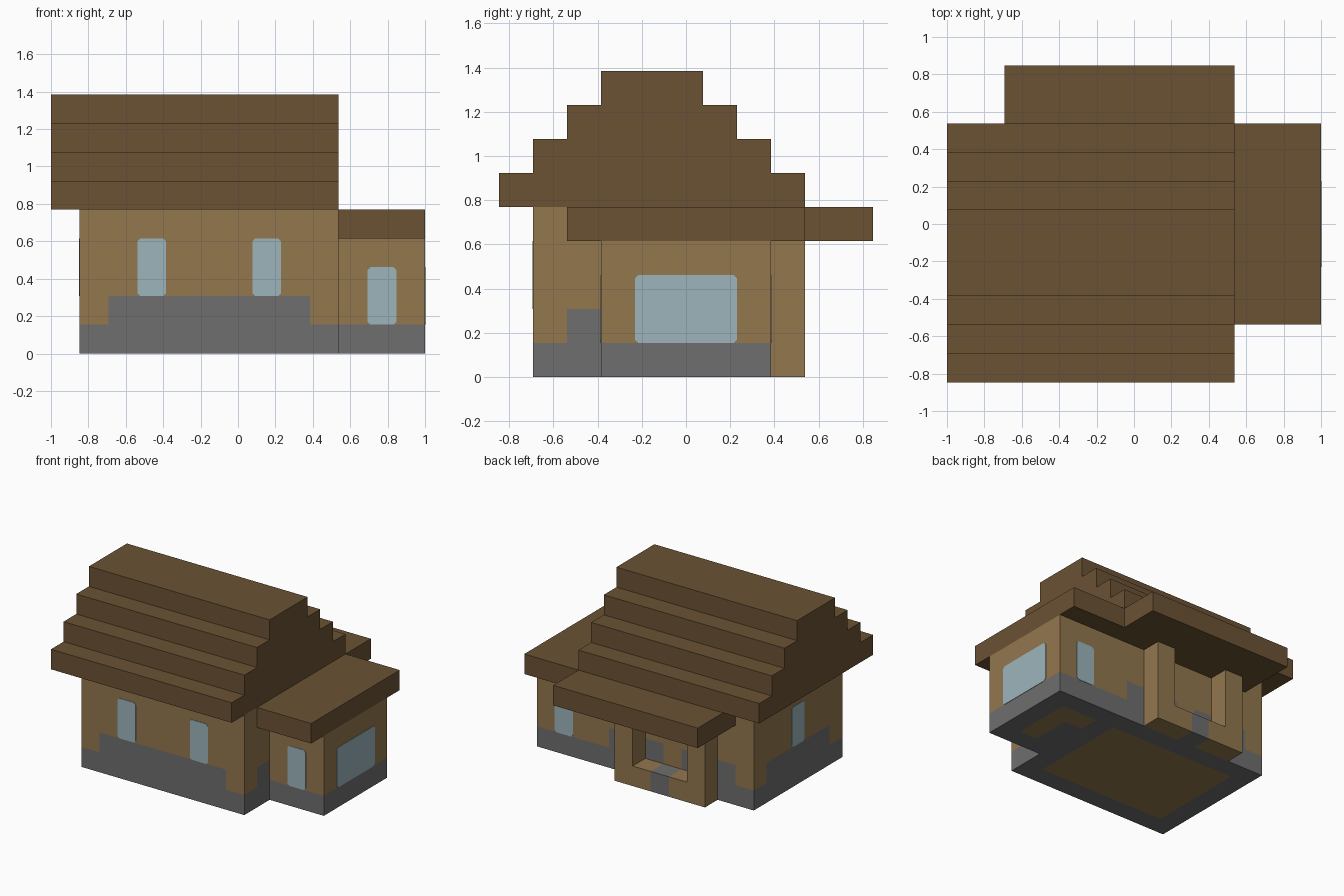
import bpy
import bmesh
from mathutils import Vector

U = 2 / 13  # one building block

cube = bpy.data.objects.get("Cube")
if cube:
    bpy.data.objects.remove(cube, do_unlink=True)


def material(name, rgb):
    m = bpy.data.materials.new(name)
    m.use_nodes = True
    m.diffuse_color = (*rgb, 1)
    m.node_tree.nodes["Principled BSDF"].inputs["Base Color"].default_value = (*rgb, 1)
    return m


ROOF = material("roof_brown", (0.147, 0.085, 0.034))
WALL = material("wall_tan", (0.288, 0.184, 0.076))
STONE = material("stone_grey", (0.156, 0.156, 0.156))
GLASS = material("glass_blue", (0.332, 0.462, 0.503))


def prism(name, pts, axis, lo, hi, mats, cuts=None, rule=None):
    """Extrude a profile along an axis, split it on block lines, paint by rule."""
    def place(p, d):
        c = list(p)
        c.insert("xyz".index(axis), d)
        return c

    bm = bmesh.new()
    face = bm.faces.new([bm.verts.new(place(p, lo)) for p in pts])
    ext = bmesh.ops.extrude_face_region(bm, geom=[face], use_keep_orig=True)
    shift = Vector(place((0, 0), hi - lo))
    moved = [g for g in ext["geom"] if isinstance(g, bmesh.types.BMVert)]
    bmesh.ops.translate(bm, vec=shift, verts=moved)
    for ax, values in (cuts or {}).items():
        normal = Vector([ax == a for a in "xyz"])
        for v in values:
            geom = bm.verts[:] + bm.edges[:] + bm.faces[:]
            bmesh.ops.bisect_plane(bm, geom=geom, plane_co=normal * v, plane_no=normal)
    bmesh.ops.recalc_face_normals(bm, faces=bm.faces)
    bm.normal_update()
    if rule:
        for f in bm.faces:
            f.material_index = int(rule(f.calc_center_median(), f.normal))
    bmesh.ops.scale(bm, vec=(U, U, U), verts=bm.verts)
    mesh = bpy.data.meshes.new(name)
    bm.to_mesh(mesh)
    bm.free()
    for m in mats:
        mesh.materials.append(m)
    obj = bpy.data.objects.new(name, mesh)
    bpy.context.collection.objects.link(obj)
    return obj


def rect(a0, a1, b0, b1):
    return [(a0, b0), (a1, b0), (a1, b1), (a0, b1)]


def window(name, axis, at, side, a0, a1, z0, z1):
    """Thin pane with clipped corners on a wall facing along the axis."""
    c = 0.1
    pts = [(a0 + c, z0), (a1 - c, z0), (a1, z0 + c), (a1, z1 - c),
           (a1 - c, z1), (a0 + c, z1), (a0, z1 - c), (a0, z0 + c)]
    lo, hi = sorted((at - side * 0.02, at + side * 0.02))
    prism(name, pts, axis, lo, hi, [GLASS])


# Main house: stone skirt steps up one block between the corners
def main_stone(c, n):
    mid_x = -4.5 < c.x < 2.5
    mid_y = -3.5 < c.y < 1.5
    if n.z < -0.5:
        return not (mid_x and mid_y)
    if n.y > 0.5 and -1.5 < c.x < -0.5 and c.z > 1:  # doorway
        return False
    return c.z < 1 or (c.z < 2 and (mid_x if abs(n.y) > 0.5 else mid_y))


prism("main_house", rect(-5.5, 3.5, -4.5, 2.5), "z", 0, 5, [WALL, STONE],
      {"x": (-4.5, -1.5, -0.5, 2.5), "y": (-3.5, 1.5), "z": (1, 2)}, main_stone)


# Side wing: stone skirt one block high
def wing_stone(c, n):
    if n.z < -0.5:
        strip = 4.5 < c.x < 5.5 and abs(c.y) < 1.5
        arm = c.x < 4.5 and 0.5 < c.y < 1.5
        return not (strip or arm)
    return c.z < 1


prism("side_wing", rect(3.5, 6.5, -2.5, 2.5), "z", 0, 4, [WALL, STONE],
      {"x": (4.5, 5.5), "y": (-1.5, -0.5, 0.5, 1.5), "z": (1,)}, wing_stone)

# Back porch: low sill between two posts, with a stone doorstep
porch = [(-3.5, 0), (1.5, 0), (1.5, 4), (0.5, 4),
         (0.5, 1), (-2.5, 1), (-2.5, 4), (-3.5, 4)]
prism("back_porch", porch, "y", 2.5, 3.5, [WALL, STONE], {"x": (-1.5, -0.5)},
      lambda c, n: -1.5 < c.x < -0.5 and c.z < 1.1)

# Stepped main roof profile, built up both sides of the ridge
front, back = [], []
for i in range(4):
    front += [(-5.5 + i, 5 + i), (-5.5 + i, 6 + i)]
    back += [(3.5 - i, 5 + i), (3.5 - i, 6 + i)]
prism("main_roof", front + back[::-1], "x", -6.5, 3.5, [ROOF])

# Flat roofs of the wing and the porch
prism("wing_roof", rect(3.5, 6.5, -3.5, 3.5), "z", 4, 5, [ROOF])
prism("porch_roof", rect(-4.5, 3.5, 2.5, 5.5), "z", 4, 5, [ROOF])

# Windows
for side, x in (("right", -3.5), ("left", 0.5)):
    window("front_window_" + side, "y", -4.5, -1, x, x + 1, 2, 4)
window("side_window", "x", -5.5, -1, -1.5, -0.5, 2, 4)
window("wing_side_window", "x", 6.5, 1, -1.5, 1.5, 1, 3)
for label, s in (("front", -1), ("back", 1)):
    window("wing_" + label + "_window", "y", 2.5 * s, s, 4.5, 5.5, 1, 3)
